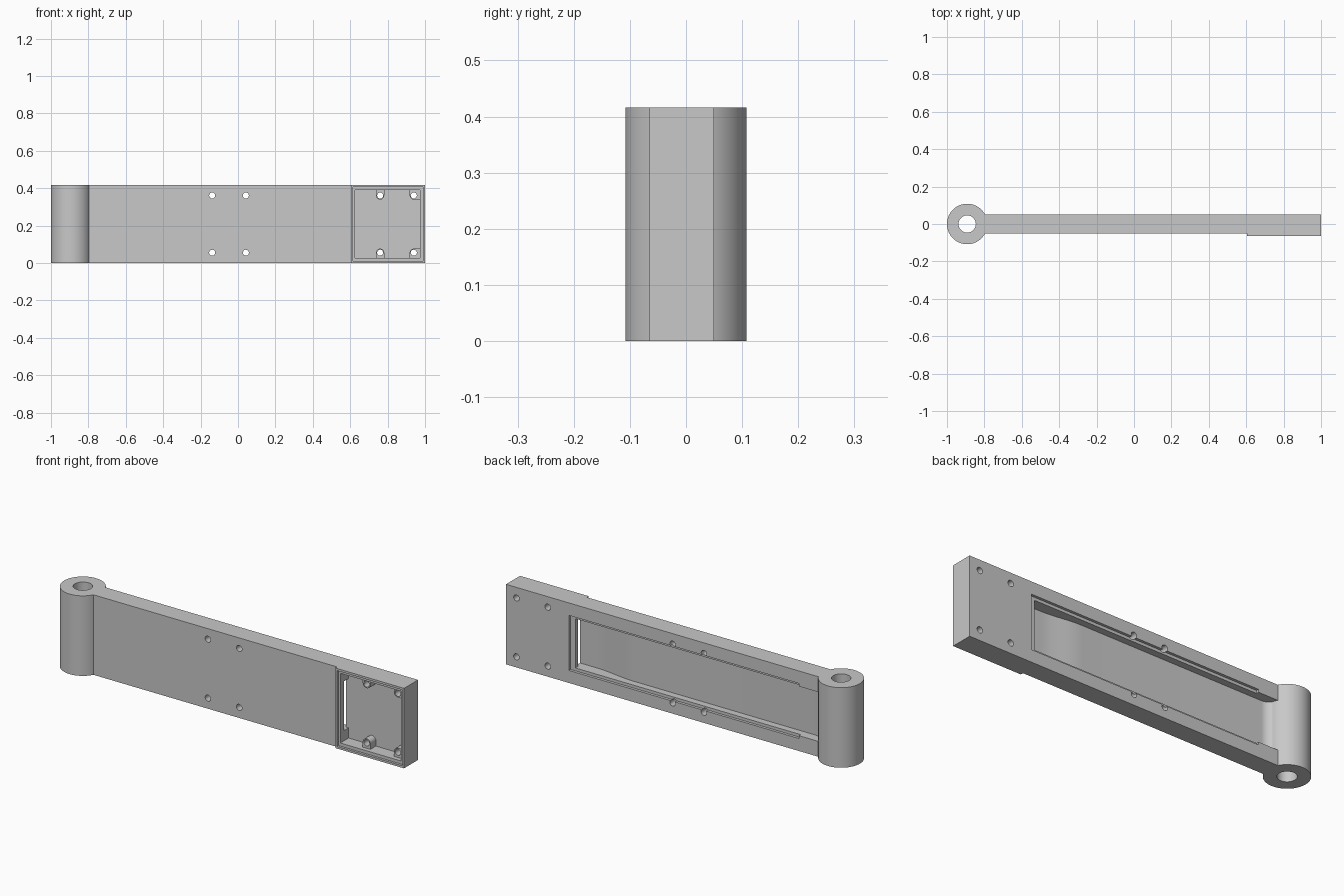
import bpy, bmesh, math
from mathutils import Matrix

cube = bpy.data.objects.get("Cube")
if cube:
    bpy.data.objects.remove(cube, do_unlink=True)

grey = bpy.data.materials.new("plain grey")
grey.use_nodes = True
colour = (0.58, 0.58, 0.58, 1)
grey.diffuse_color = colour
grey.node_tree.nodes["Principled BSDF"].inputs["Base Color"].default_value = colour

H = 0.416                    # height of the arm
FRONT, BACK = -0.05, 0.05    # faces of the arm
RIM = -0.065                 # front of the raised end box
FLOOR = 0.015                # floor of the end box


def add_object(name, bm):
    bmesh.ops.recalc_face_normals(bm, faces=bm.faces)
    mesh = bpy.data.meshes.new(name)
    bm.to_mesh(mesh)
    bm.free()
    mesh.materials.append(grey)
    ob = bpy.data.objects.new(name, mesh)
    bpy.context.collection.objects.link(ob)
    return ob


def prism(name, outline, z0, z1):
    bm = bmesh.new()
    face = bm.faces.new([bm.verts.new((x, y, z0)) for x, y in outline])
    ext = bmesh.ops.extrude_face_region(bm, geom=[face])["geom"]
    top = [v for v in ext if isinstance(v, bmesh.types.BMVert)]
    bmesh.ops.translate(bm, verts=top, vec=(0, 0, z1 - z0))
    return add_object(name, bm)


def box(name, x0, x1, y0, y1, z0, z1):
    return prism(name, [(x0, y0), (x1, y0), (x1, y1), (x0, y1)], z0, z1)


def cylinder(name, r, length, centre, along_y=False, sides=32):
    bm = bmesh.new()
    bmesh.ops.create_cone(bm, cap_ends=True, segments=sides, radius1=r, radius2=r, depth=length)
    turn = Matrix.Rotation(math.pi / 2, 4, "X") if along_y else Matrix()
    bm.transform(Matrix.Translation(centre) @ turn)
    return add_object(name, bm)


def combine(target, tool, operation):
    mod = target.modifiers.new("combine", "BOOLEAN")
    mod.operation, mod.solver, mod.object = operation, "EXACT", tool
    bpy.context.view_layer.objects.active = target
    bpy.ops.object.modifier_apply(modifier=mod.name)
    bpy.data.objects.remove(tool, do_unlink=True)


# Arm with the thicker box at its free end
arm = prism("hinged_arm", [(-0.89, FRONT), (0.605, FRONT), (0.605, RIM), (1, RIM),
                           (1, BACK), (-0.89, BACK)], 0, H)

# End box: shallow lid seat and deep compartment
combine(arm, box("lid_seat", 0.615, 0.99, -0.2, RIM + 0.012, 0.011, H - 0.011), "DIFFERENCE")
combine(arm, box("compartment", 0.625, 0.973, -0.2, FLOOR, 0.027, H - 0.027), "DIFFERENCE")

# Back channel: floor eases from deep to shallow, then curves up into the barrel
deep, shallow = -0.022, 0.0
steps = 12
ease = [(0.53 - 0.23 * i / steps,
         deep + (shallow - deep) * (1 - math.cos(math.pi * i / steps)) / 2)
        for i in range(steps + 1)]
r = 0.055
fillet = [(-0.742 - r * math.sin(a), shallow + r * (1 - math.cos(a)))
          for a in (math.pi / 2 * i / steps for i in range(steps + 1))]
channel = [(0.61, 0.2), (0.61, deep)] + ease + fillet + [(-0.797, 0.2)]
combine(arm, prism("channel", channel, 0.08, H - 0.08), "DIFFERENCE")
combine(arm, box("cover_seat", -0.684, 0.638, BACK - 0.014, 0.2, 0.065, H - 0.065), "DIFFERENCE")

# Cable window between channel and compartment
combine(arm, box("cable_window", 0.59, 0.64, deep, FLOOR, 0.08, H - 0.08), "DIFFERENCE")

# Hinge barrel
HINGE_X = -0.892
combine(arm, cylinder("barrel", 0.108, H, (HINGE_X, 0, H / 2), sides=96), "UNION")
combine(arm, cylinder("bore", 0.046, 1, (HINGE_X, 0, H / 2), sides=64), "DIFFERENCE")

# Screw posts: round-ended against the long walls, square in the corners
POST_TOP, POST_BASE, R = -0.03, FLOOR + 0.01, 0.022
for x in (0.76, 0.94):
    for side in (-1, 1):
        z = H / 2 + side * (H / 2 - 0.055)
        wall = H / 2 + side * (H / 2 - 0.02)
        arc = [(x + R * math.cos(a), z - side * R * math.sin(a))
               for a in (math.pi * i / 16 for i in range(17))]
        if x > 0.9:
            arc = [(0.98, z - side * R)] + arc[8:]
            outline = arc + [(x - R, wall), (0.98, wall)]
        else:
            outline = arc + [(x - R, wall), (x + R, wall)]
        # The outline is drawn in x and z, then stood up along y
        post = prism("post", [(px, -pz) for px, pz in outline], POST_TOP, POST_BASE)
        post.data.transform(Matrix.Rotation(-math.pi / 2, 4, "X"))
        combine(arm, post, "UNION")

# Screw holes right through
for x in (-0.138, 0.042, 0.76, 0.94):
    for z in (0.055, H - 0.055):
        combine(arm, cylinder("screw_hole", 0.016, 0.4, (x, 0, z), True), "DIFFERENCE")

arm.select_set(True)
bpy.context.view_layer.objects.active = arm
bpy.ops.object.shade_smooth_by_angle(angle=math.radians(30))
